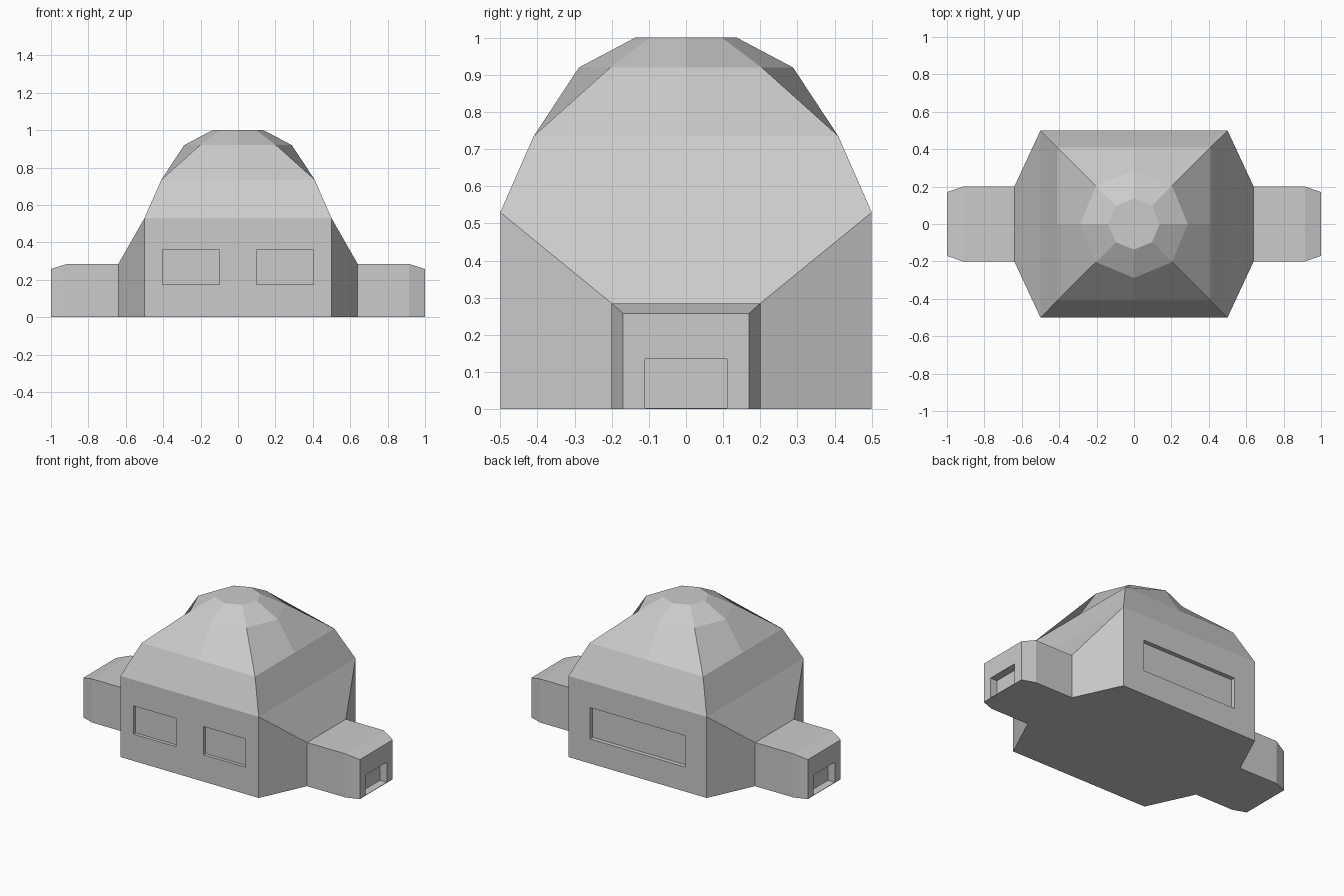
import bpy, bmesh
from math import sqrt

if "Cube" in bpy.data.objects:
    bpy.data.objects.remove(bpy.data.objects["Cube"])


def square(r, z):
    # eight points: corners and edge midpoints
    return [(r, 0, z), (r, r, z), (0, r, z), (-r, r, z),
            (-r, 0, z), (-r, -r, z), (0, -r, z), (r, -r, z)]


def octagon(r, z):
    d = r / sqrt(2)
    return [(r, 0, z), (d, d, z), (0, r, z), (-d, d, z),
            (-r, 0, z), (-d, -d, z), (0, -r, z), (d, -d, z)]


def section(x, w, h):
    # upright rectangle across a side wing
    return [(x, -w, 0), (x, 0, 0), (x, w, 0), (x, w, h), (x, 0, h), (x, -w, h)]


def loft(bm, rings, cap_start=True):
    rows = [[bm.verts.new(p) for p in ring] for ring in rings]
    n = len(rows[0])
    for a, b in zip(rows, rows[1:]):
        for i in range(n):
            j = (i + 1) % n
            bm.faces.new((a[i], a[j], b[j], b[i]))
    if cap_start:
        bm.faces.new(rows[0][::-1])
    bm.faces.new(rows[-1])


# Main hall rising into a faceted dome
bm = bmesh.new()
loft(bm, [square(0.5, 0), square(0.5, 0.53), square(0.41, 0.735),
          octagon(0.288, 0.92), octagon(0.137, 1.0)])

# Open the hall's side walls where the wings join
walls = [f for f in bm.faces if all(abs(abs(v.co.x) - 0.5) < 1e-4 and v.co.z < 0.54 for v in f.verts)]
bmesh.ops.delete(bm, geom=walls, context='FACES')

# Tapered side wings with entrance tunnels
for s in (-1, 1):
    loft(bm, [section(s * 0.5, 0.5, 0.53), section(s * 0.64, 0.2, 0.285),
              section(s * 0.915, 0.2, 0.285), section(s * 1.0, 0.17, 0.258)], cap_start=False)

bmesh.ops.remove_doubles(bm, verts=bm.verts, dist=1e-4)
bmesh.ops.recalc_face_normals(bm, faces=bm.faces)
bmesh.ops.dissolve_limit(bm, angle_limit=0.01, verts=bm.verts, edges=bm.edges)
mesh = bpy.data.meshes.new("building_shell")
bm.to_mesh(mesh)
bm.free()
shell = bpy.data.objects.new("building_shell", mesh)
bpy.context.collection.objects.link(shell)


def recess(name, lo, hi):
    bpy.ops.mesh.primitive_cube_add(size=1, location=[(a + b) / 2 for a, b in zip(lo, hi)])
    cutter = bpy.context.object
    cutter.name = name
    cutter.scale = [b - a for a, b in zip(lo, hi)]
    cutter.hide_render = True
    cutter.display_type = 'WIRE'
    mod = shell.modifiers.new(name, 'BOOLEAN')
    mod.operation = 'DIFFERENCE'
    mod.solver = 'EXACT'
    mod.object = cutter
    bpy.context.view_layer.update()
    bpy.context.view_layer.objects.active = shell
    bpy.ops.object.modifier_apply(modifier=name)
    bpy.data.objects.remove(cutter)


# Front windows, back window and end doorways
recess("front_window_left", (-0.405, -0.6, 0.175), (-0.1, -0.478, 0.36))
recess("front_window_right", (0.1, -0.6, 0.175), (0.405, -0.478, 0.36))
recess("back_window", (-0.345, 0.472, 0.16), (0.345, 0.6, 0.365))
recess("door_left", (-1.1, -0.11, 0.003), (-0.95, 0.11, 0.135))
recess("door_right", (0.95, -0.11, 0.003), (1.1, 0.11, 0.135))
